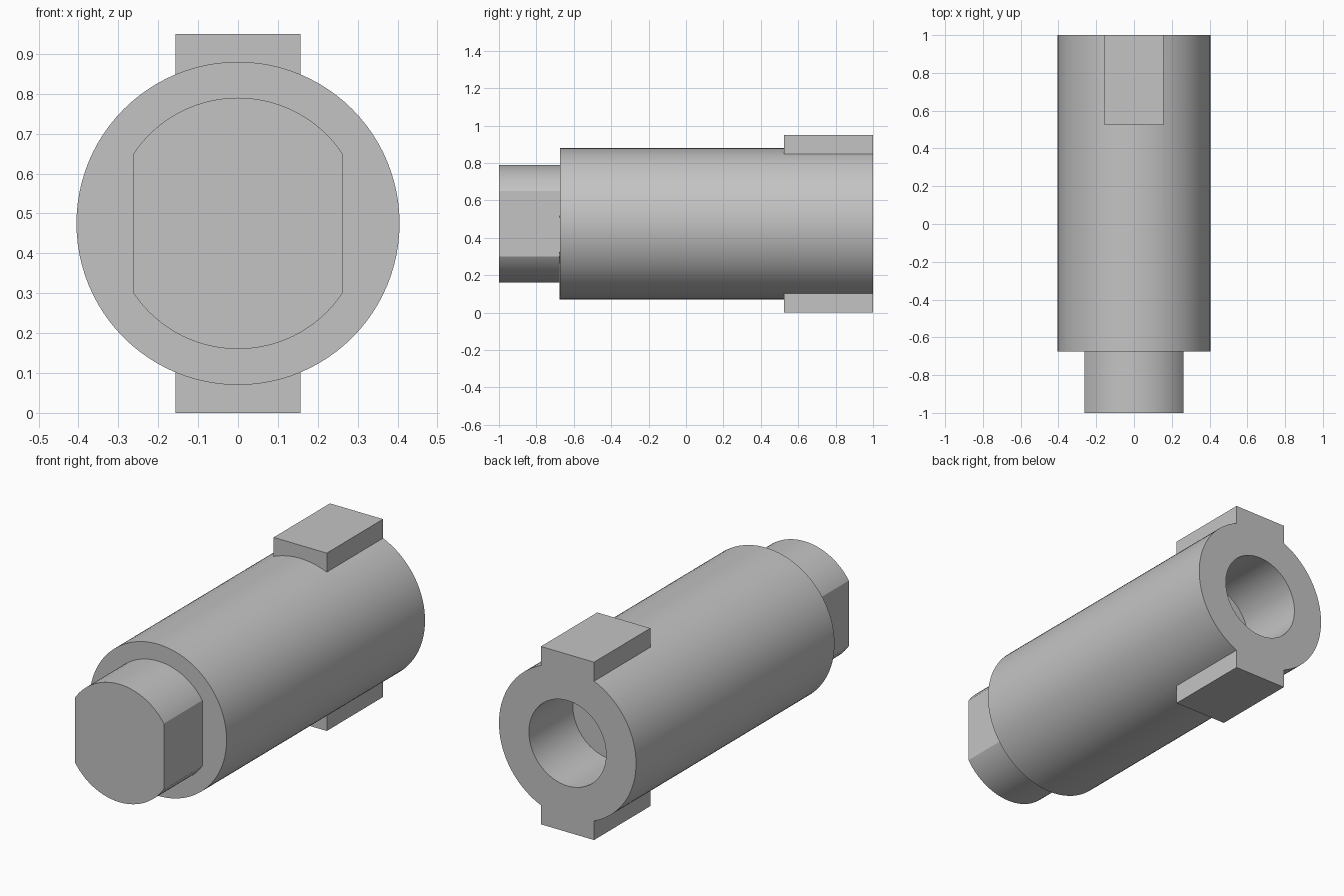
import bpy
import bmesh
import math
from mathutils import Matrix, Vector

default = bpy.data.objects.get("Cube")
if default:
    bpy.data.objects.remove(default, do_unlink=True)

AXIS_Z = 0.475          # height of the shaft axis
BACK, FRONT, SHOULDER = 1.0, -1.0, -0.675

grey = bpy.data.materials.new("plain grey")
grey.use_nodes = True
colour = (0.55, 0.55, 0.55, 1)
grey.diffuse_color = colour
grey.node_tree.nodes["Principled BSDF"].inputs["Base Color"].default_value = colour


def finish(name, bm):
    mesh = bpy.data.meshes.new(name)
    bm.to_mesh(mesh)
    bm.free()
    mesh.materials.append(grey)
    obj = bpy.data.objects.new(name, mesh)
    bpy.context.collection.objects.link(obj)
    return obj


def cylinder(name, radius, y0, y1, segments=96):
    """Capped cylinder along y."""
    bm = bmesh.new()
    place = Matrix.Translation((0, (y0 + y1) / 2, AXIS_Z)) @ Matrix.Rotation(math.pi / 2, 4, "X")
    bmesh.ops.create_cone(bm, cap_ends=True, segments=segments, radius1=radius,
                          radius2=radius, depth=y1 - y0, matrix=place)
    return finish(name, bm)


def box(name, half_x, y0, y1, z0, z1):
    bm = bmesh.new()
    bmesh.ops.create_cube(bm, size=1)
    bmesh.ops.scale(bm, vec=(2 * half_x, y1 - y0, z1 - z0), verts=bm.verts)
    bmesh.ops.translate(bm, vec=(0, (y0 + y1) / 2, (z0 + z1) / 2), verts=bm.verts)
    return finish(name, bm)


def combine(target, tool, operation):
    """Apply a boolean and discard the tool."""
    bpy.context.view_layer.objects.active = target
    mod = target.modifiers.new(operation.title(), "BOOLEAN")
    mod.operation, mod.object, mod.solver = operation, tool, "EXACT"
    bpy.ops.object.modifier_apply(modifier=mod.name)
    bpy.data.objects.remove(tool, do_unlink=True)


def smooth(obj):
    bpy.ops.object.select_all(action="DESELECT")
    obj.select_set(True)
    bpy.context.view_layer.objects.active = obj
    bpy.ops.object.shade_smooth_by_angle(angle=math.radians(20))


# Main shaft with a key above and below, and a blind bore in the back end
shaft = cylinder("shaft_body", 0.405, SHOULDER, BACK)
combine(shaft, box("keys", 0.157, 0.525, BACK, 0, 2 * AXIS_Z), "UNION")
combine(shaft, cylinder("bore_cutter", 0.228, BACK - 0.37, BACK + 0.1), "DIFFERENCE")

# Front tang: a round stub with a flat on each side
tang = cylinder("flatted_tang", 0.315, FRONT, SHOULDER)
bm = bmesh.new()
bm.from_mesh(tang.data)
for side in (-1, 1):
    cut = bmesh.ops.bisect_plane(bm, geom=bm.verts[:] + bm.edges[:] + bm.faces[:],
                                 plane_co=Vector((side * 0.262, 0, 0)),
                                 plane_no=Vector((side, 0, 0)), clear_outer=True)
    rim = [e for e in cut["geom_cut"] if isinstance(e, bmesh.types.BMEdge)]
    bmesh.ops.holes_fill(bm, edges=rim, sides=0)
bmesh.ops.recalc_face_normals(bm, faces=bm.faces)
bm.to_mesh(tang.data)
bm.free()

for part in (shaft, tang):
    smooth(part)
